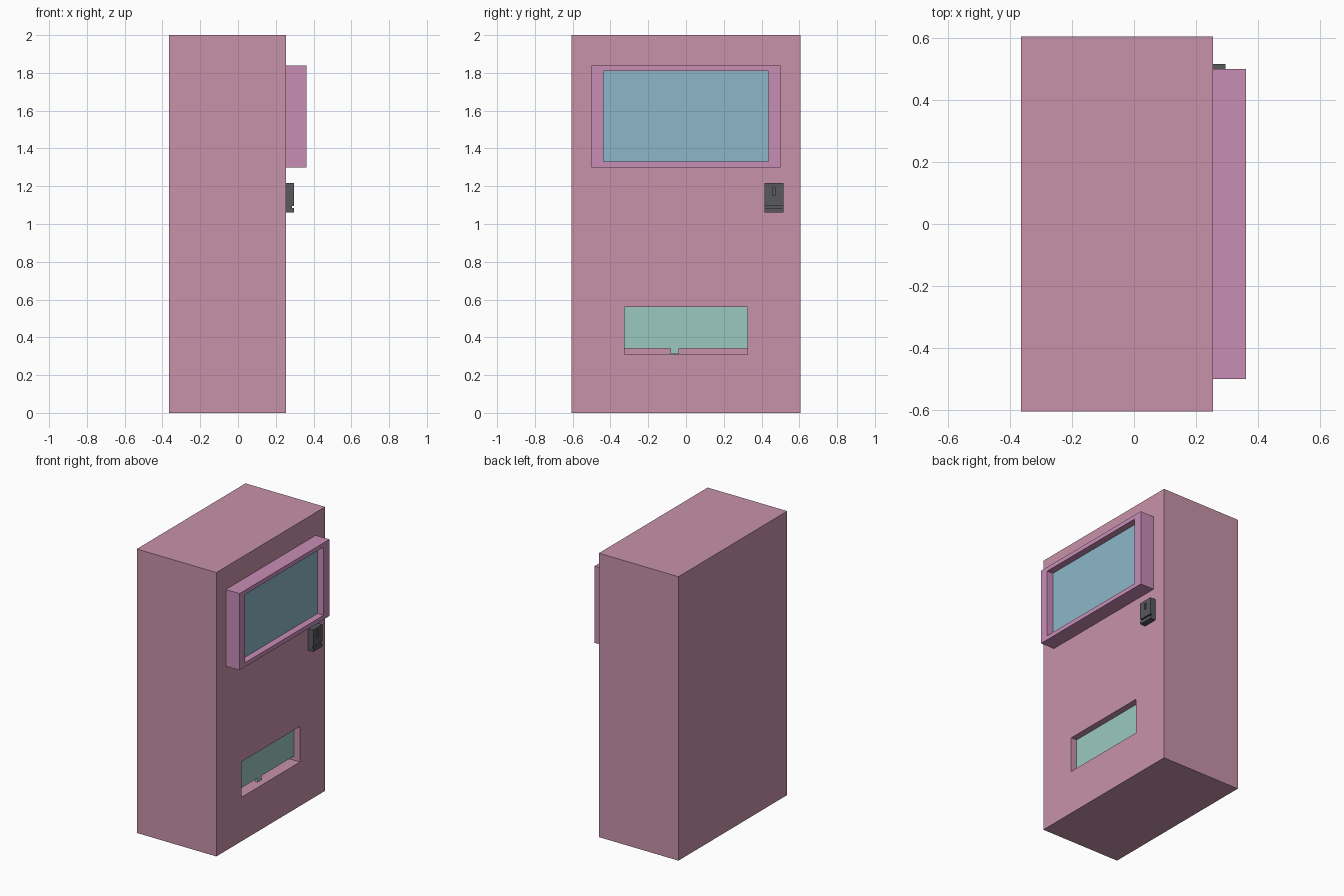
import bpy

if "Cube" in bpy.data.objects:
    bpy.data.objects.remove(bpy.data.objects["Cube"])


def material(name, rgb):
    m = bpy.data.materials.new(name)
    m.diffuse_color = (*rgb, 1)
    m.use_nodes = True
    m.node_tree.nodes["Principled BSDF"].inputs["Base Color"].default_value = m.diffuse_color
    return m


PINK = material("body_pink", (0.58, 0.29, 0.40))
MAUVE = material("frame_mauve", (0.58, 0.27, 0.47))
BLUE = material("screen_blue", (0.27, 0.47, 0.58))
TEAL = material("flap_teal", (0.33, 0.58, 0.53))
DARK = material("coin_dark", (0.10, 0.10, 0.11))


def box(name, x, y, z, mat=None):
    """Box from (min, max) ranges on each axis."""
    ranges = (x, y, z)
    bpy.ops.mesh.primitive_cube_add(size=1)
    o = bpy.context.object
    o.name = name
    for v in o.data.vertices:
        for i, (a, b) in enumerate(ranges):
            v.co[i] = b if v.co[i] > 0 else a
    if mat:
        o.data.materials.append(mat)
    return o


def cut(target, x, y, z):
    """Carve a box-shaped recess out of target."""
    cutter = box("cutter", x, y, z)
    cutter.hide_render = True
    mod = target.modifiers.new("recess", 'BOOLEAN')
    mod.operation = 'DIFFERENCE'
    mod.solver = 'EXACT'
    mod.object = cutter
    bpy.context.view_layer.objects.active = target
    bpy.ops.object.modifier_apply(modifier=mod.name)
    bpy.data.objects.remove(cutter, do_unlink=True)


FACE = 0.255      # x of the machine's working face

# Cabinet with dispensing bay
cabinet = box("cabinet", (-0.365, FACE), (-0.605, 0.605), (0, 2), PINK)
cut(cabinet, (FACE - 0.10, FACE + 0.1), (-0.325, 0.325), (0.31, 0.56))

# Dispensing flap, leaving a narrow gap below, with a small pull tab
box("dispensing_flap", (FACE - 0.065, FACE - 0.045), (-0.325, 0.325), (0.34, 0.56), TEAL)
box("flap_tab", (FACE - 0.065, FACE - 0.045), (-0.083, -0.037), (0.312, 0.34), TEAL)

# Display frame and recessed screen
frame = box("display_frame", (FACE, 0.362), (-0.5, 0.5), (1.30, 1.84), MAUVE)
cut(frame, (0.30, 0.5), (-0.438, 0.436), (1.33, 1.81))
box("display_screen", (0.30, 0.315), (-0.438, 0.436), (1.33, 1.81), BLUE)

# Coin box with coin slot and return groove
coin_box = box("coin_box", (FACE, 0.296), (0.415, 0.517), (1.062, 1.217), DARK)
cut(coin_box, (0.28, 0.4), (0.459, 0.472), (1.15, 1.197))
cut(coin_box, (0.285, 0.4), (0.40, 0.53), (1.085, 1.096))
